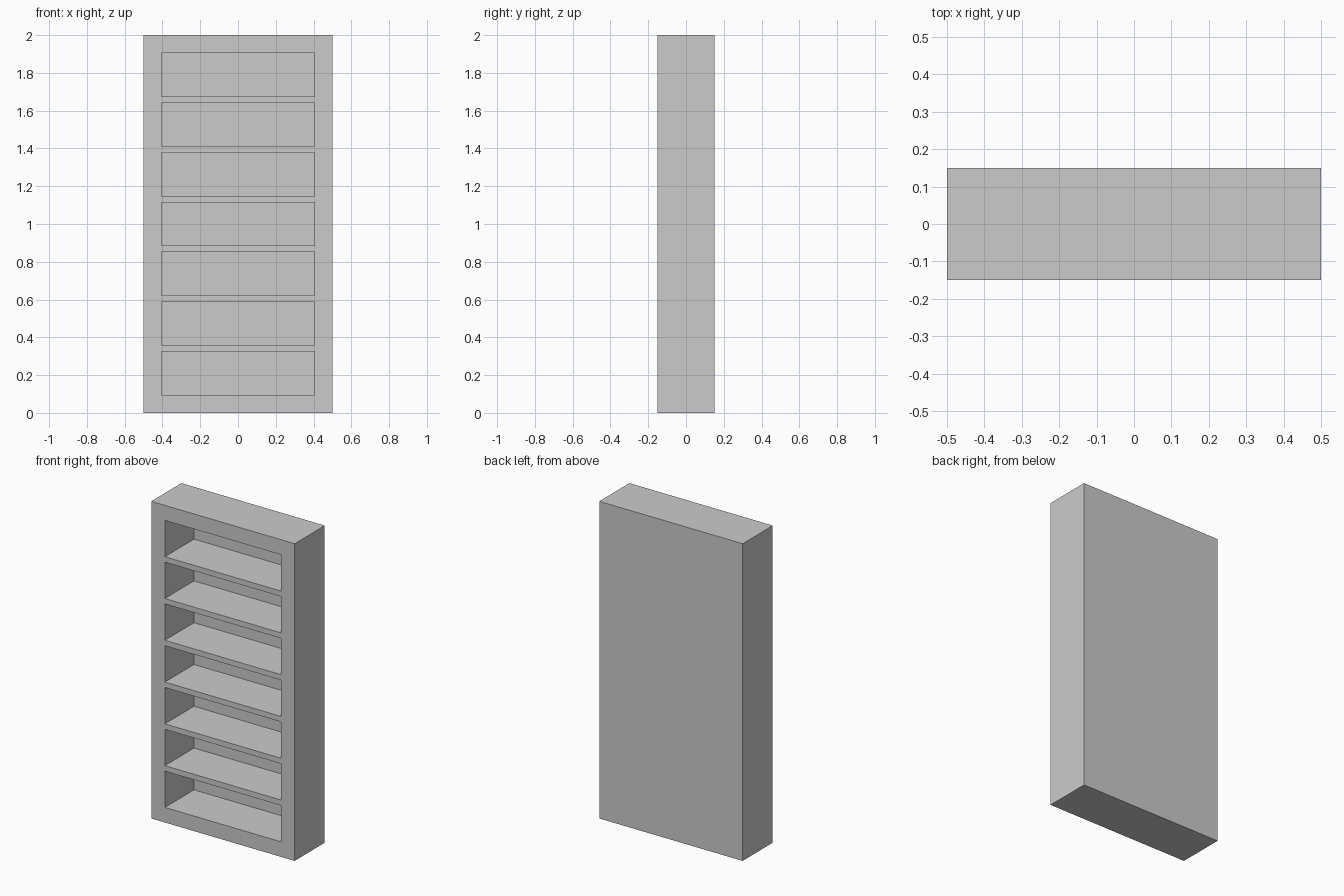
import bpy

if "Cube" in bpy.data.objects:
    bpy.data.objects.remove(bpy.data.objects["Cube"])

WIDTH, DEPTH, HEIGHT = 1.0, 0.30, 2.0
BORDER = 0.095        # frame around the openings
BACK = 0.01           # back panel thickness
COUNT = 7             # number of compartments
OPEN_H = 0.229        # compartment height
PITCH = (HEIGHT - 2 * BORDER - OPEN_H) / (COUNT - 1)


def box(name, x, y, z):
    """Box spanning the given (min, max) ranges."""
    ranges = (x, y, z)
    bpy.ops.mesh.primitive_cube_add(size=1, location=[(a + b) / 2 for a, b in ranges])
    ob = bpy.context.object
    ob.name = name
    ob.scale = [b - a for a, b in ranges]
    bpy.ops.object.transform_apply(location=True, rotation=False, scale=True)
    return ob


# Solid bookcase body
case = box("bookcase", (-WIDTH / 2, WIDTH / 2), (-DEPTH / 2, DEPTH / 2), (0, HEIGHT))

# Compartment cutter, repeated upwards, open through the front
half = WIDTH / 2 - BORDER
cutter = box("compartment_cutter", (-half, half), (-DEPTH / 2 - 0.1, DEPTH / 2 - BACK),
             (BORDER, BORDER + OPEN_H))
arr = cutter.modifiers.new("stack", 'ARRAY')
arr.count = COUNT
arr.use_relative_offset = False
arr.use_constant_offset = True
arr.constant_offset_displace = (0, 0, PITCH)
bpy.ops.object.modifier_apply(modifier=arr.name)
cutter.hide_render = True

# Carve the compartments, leaving shelves and the back panel
cut = case.modifiers.new("compartments", 'BOOLEAN')
cut.operation = 'DIFFERENCE'
cut.solver = 'EXACT'
cut.object = cutter
bpy.context.view_layer.objects.active = case
bpy.ops.object.modifier_apply(modifier=cut.name)
bpy.data.objects.remove(cutter)
